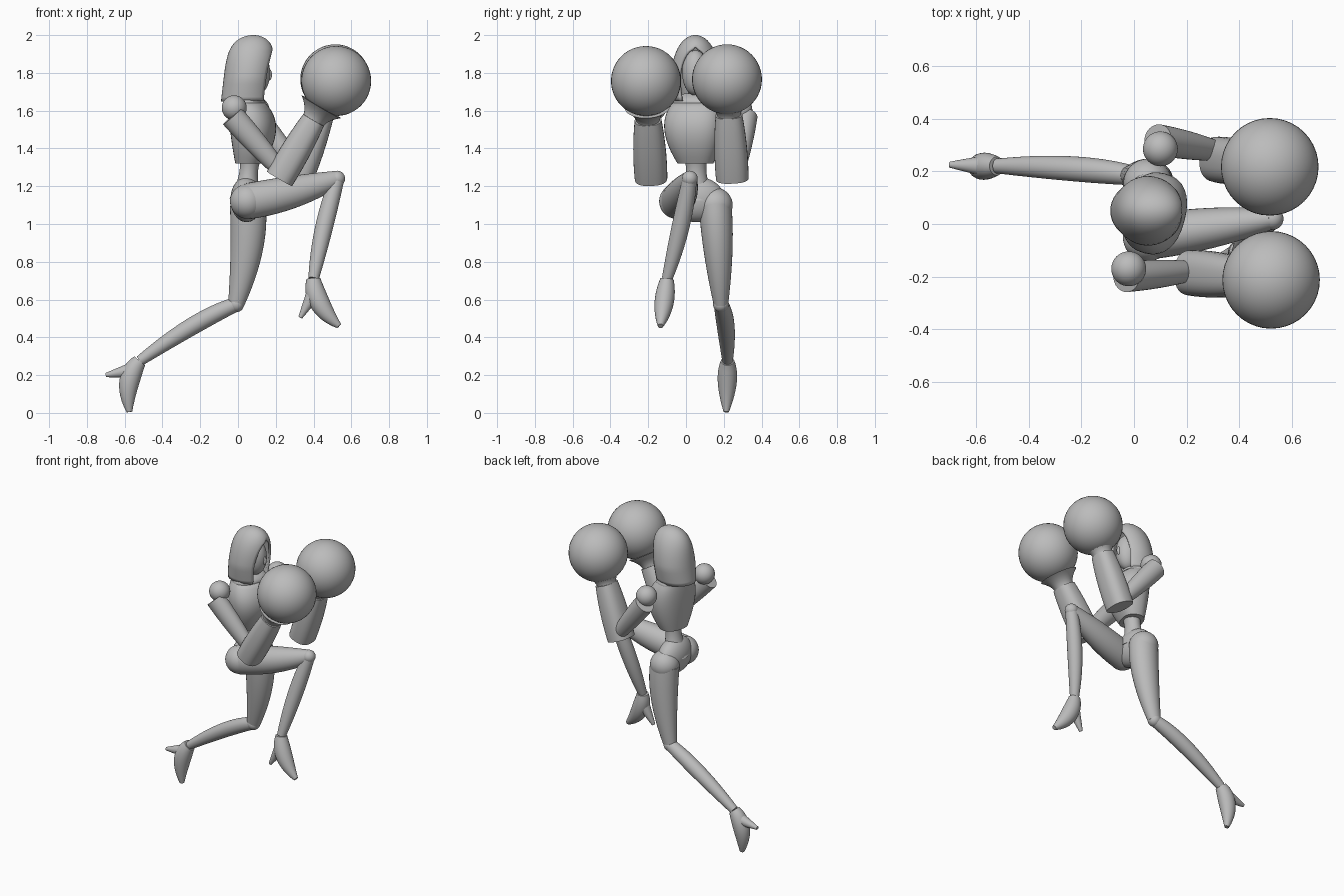
import bpy, bmesh, math
from mathutils import Vector

cube = bpy.data.objects.get("Cube")
if cube:
    bpy.data.objects.remove(cube)

shade = (0.5, 0.5, 0.5, 1)
grey = bpy.data.materials.new("plain grey")
grey.use_nodes = True
grey.diffuse_color = shade
grey.node_tree.nodes["Principled BSDF"].inputs["Base Color"].default_value = shade

SIDEWAYS = Vector((0, 1, 0))
UP = Vector((0, 0, 1))


def finish(name, bm):
    bmesh.ops.remove_doubles(bm, verts=bm.verts, dist=0.0001)
    bmesh.ops.recalc_face_normals(bm, faces=bm.faces)
    mesh = bpy.data.meshes.new(name)
    bm.to_mesh(mesh)
    bm.free()
    mesh.materials.append(grey)
    part = bpy.data.objects.new(name, mesh)
    bpy.context.collection.objects.link(part)
    bpy.ops.object.select_all(action='DESELECT')
    part.select_set(True)
    bpy.context.view_layer.objects.active = part
    bpy.ops.object.shade_smooth_by_angle(angle=math.radians(50))
    return part


def signed_power(value, power):
    return math.copysign(abs(value) ** power, value)


def skin(name, rings, power=1, solid=True, segments=32):
    """Join rings of (centre, depth vector, width vector, half opening angle)."""
    bm = bmesh.new()
    loops = []
    for centre, depth, width, gap in rings:
        loop = []
        for k in range(segments + 1):
            angle = gap + (math.tau - 2 * gap) * k / segments
            c = signed_power(math.cos(angle), power)
            s = signed_power(math.sin(angle), power)
            loop.append(bm.verts.new(centre + depth * c + width * s))
        loops.append(loop)
    for low, high in zip(loops, loops[1:]):
        for k in range(segments):
            bm.faces.new((low[k], low[k + 1], high[k + 1], high[k]))
    if solid:
        for loop in (loops[0], loops[-1]):
            bm.faces.new(loop[:-1])
    return finish(name, bm)


def through(first, middle, last, t):
    """Smooth curve through three values."""
    return (first * (1 - t) * (1 - 2 * t) + middle * 4 * t * (1 - t)
            + last * t * (2 * t - 1))


def tube(name, points, radii, width=1, power=1, side=SIDEWAYS, upright=False):
    """Curved limb through three points, with three radii."""
    steps = 12
    path = [through(*points, i / steps) for i in range(steps + 1)]
    rings = []
    for i, centre in enumerate(path):
        along = UP if upright else path[min(i + 1, steps)] - path[max(i - 1, 0)]
        along = along.normalized()
        across = (side - along * side.dot(along)).normalized()
        radius = through(*radii, i / steps)
        rings.append((centre, across.cross(along) * radius, across * radius * width, 0))
    return skin(name, rings, power)


def ball(name, centre, *size):
    bm = bmesh.new()
    bmesh.ops.create_uvsphere(bm, u_segments=40, v_segments=24, radius=1)
    size = size if len(size) > 1 else size * 3
    for v in bm.verts:
        v.co = centre + Vector(p * s for p, s in zip(v.co, size))
    return finish(name, bm)


def at(x, y, z):
    return Vector((x, y, z))


# torso, turned a little towards the right
turned = at(0.26, 0.97, 0)
belly, chest, throat = at(0.06, 0.05, 1.32), at(0.08, 0.04, 1.5), at(0.05, 0.05, 1.64)
crown = throat + UP * 0.05
tube("ribcage", (belly, chest, throat), (0.07, 0.115, 0.09), 1.35, 0.85, turned, True)
tube("collar", (throat, throat.lerp(crown, 0.5), crown), (0.09, 0.08, 0.045), 1.35, 0.85, turned, True)
tube("neck", (throat, crown, crown + UP * 0.1), (0.045, 0.04, 0.04))
hips = at(0.045, 0.055, 1.13)
tube("waist", (hips, at(0.055, 0.055, 1.26), at(0.07, 0.05, 1.38)), (0.09, 0.05, 0.065), 1.1)
ball("pelvis", hips, 0.085, 0.15, 0.12)

# head under smooth bobbed hair that is open at the face
face = at(0.095, 0.05, 1.8)
ball("face", face, 0.075, 0.07, 0.12)
ball("nose", face + at(0.07, 0, -0.01), 0.015, 0.012, 0.03)
rings = []
for i in range(25):
    h = math.sin(math.pi / 2 * i / 24)
    depth = 0.13 * math.sqrt(1 - h ** 6)
    width = 0.135 * math.sqrt(1 - h ** 3) * (0.85 + 0.15 * min(1, h * 3))
    gap = 0.75 * math.sqrt(max(0, 1 - (h / 0.8) ** 4))
    centre = at(0.04 + 0.04 * h, 0.05, 1.65 + 0.35 * h)
    rings.append((centre, at(depth, 0, 0), at(0, width, 0), gap))
hair = skin("hair", rings, solid=False)
shell = hair.modifiers.new("thickness", 'SOLIDIFY')
shell.thickness = 0.015
shell.offset = -1 if hair.data.polygons[0].normal.dot(hair.data.polygons[0].center - face) > 0 else 1


# arms: shoulder joint, sleeve, flared cuff and big round glove
def arm(side, shoulder, sleeve, elbow, cuff, glove):
    ball(side + "_shoulder", shoulder, 0.066)
    tube(side + "_upper_arm", (sleeve, sleeve.lerp(elbow, 0.5), elbow), (0.065, 0.06, 0.045), 0.9)
    reach = (glove - cuff).normalized()
    wrist = cuff + reach * 0.36
    tube(side + "_forearm", (cuff, cuff.lerp(wrist, 0.5), wrist), (0.077, 0.077, 0.063), 1.12, 0.8)
    tube(side + "_wrist", (wrist, wrist + reach * 0.04, wrist + reach * 0.08), (0.062, 0.08, 0.12))
    ball(side + "_glove", glove, 0.185)


arm("right", at(-0.02, -0.17, 1.615), at(-0.03, -0.2, 1.57), at(0.2, -0.18, 1.31),
    at(0.22, -0.185, 1.24), at(0.52, -0.212, 1.757))
arm("left", at(0.1, 0.285, 1.605), at(0.09, 0.32, 1.57), at(0.3, 0.28, 1.31),
    at(0.32, 0.245, 1.24), at(0.515, 0.217, 1.766))


# legs: hip joint, thigh, knee joint, shin and high heeled shoe
def leg(side, hip, thigh, knee, shin, ankle, toe, heel):
    ball(side + "_hip", hip, 0.092)
    tube(side + "_thigh", (hip, thigh, knee), (0.095, 0.085, 0.043), 0.9)
    ball(side + "_knee", knee, 0.042)
    tube(side + "_shin", (knee, shin, ankle), (0.038, 0.047, 0.028))
    arch = ankle.lerp(toe, 0.45).lerp(heel, 0.2)
    tube(side + "_shoe", (ankle, arch, toe), (0.037, 0.053, 0.015), 0.95)
    back = ankle.lerp(arch, 0.4)
    tube(side + "_heel", (back, back.lerp(heel, 0.6), heel), (0.045, 0.025, 0.011))


leg("right", at(0.05, -0.05, 1.12), at(0.29, -0.015, 1.17), at(0.525, 0.02, 1.24),
    at(0.455, -0.03, 0.98), at(0.4, -0.1, 0.71), at(0.535, -0.135, 0.46), at(0.33, -0.12, 0.505))
leg("left", at(0.052, 0.155, 1.1), at(0.045, 0.17, 0.86), at(-0.01, 0.185, 0.575),
    at(-0.24, 0.21, 0.46), at(-0.52, 0.22, 0.275), at(-0.575, 0.213, 0.005), at(-0.7, 0.225, 0.2))
